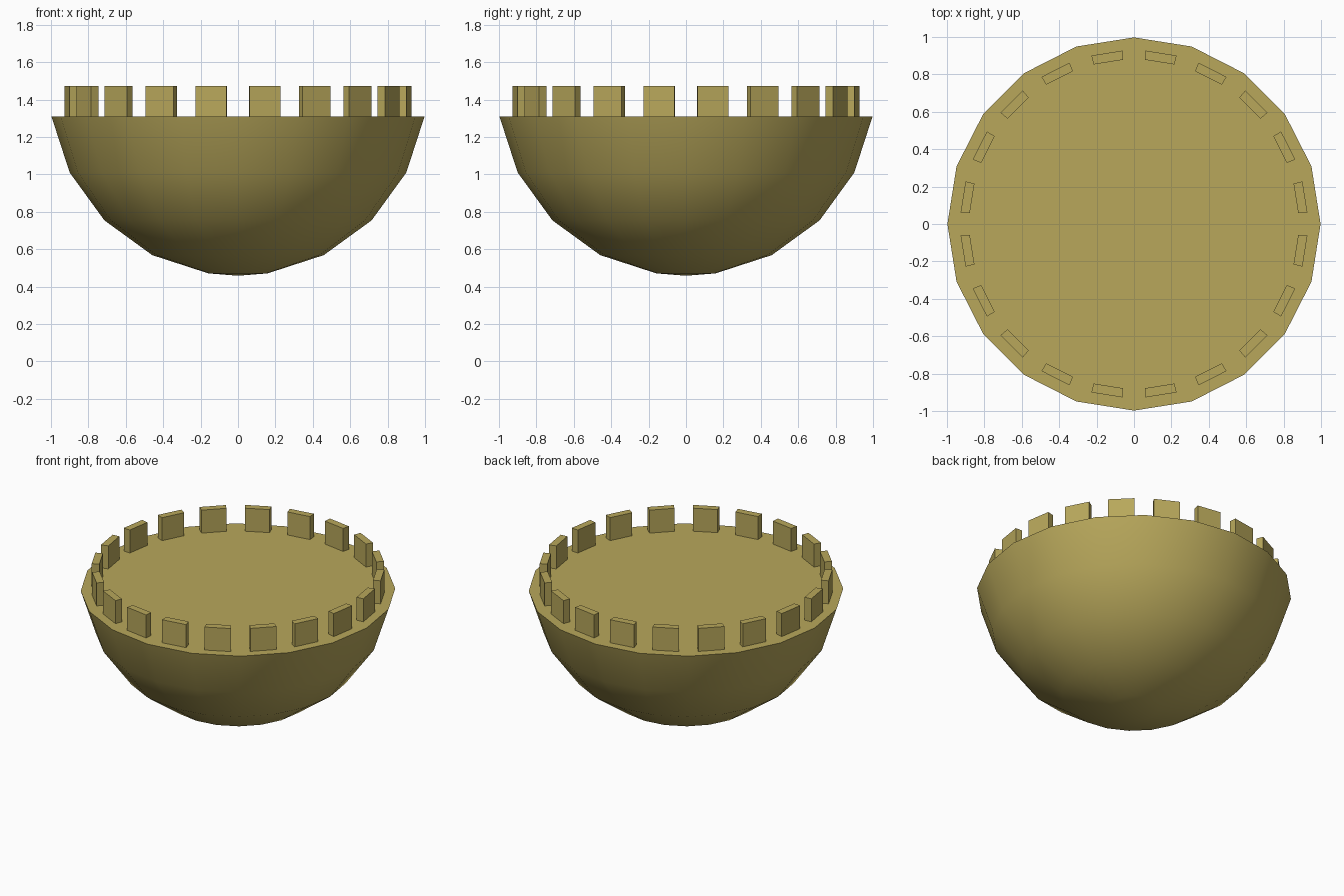
import bpy, bmesh
from math import sin, cos, radians

cube = bpy.data.objects.get("Cube")
if cube:
    bpy.data.objects.remove(cube, do_unlink=True)

SIDES = 20
STEP = 360 / SIDES
RADIUS = 1.01        # sphere the bowl is cut from
CENTRE_Z = 1.468     # centre of that sphere, level with the block tops
RIM_Z = CENTRE_Z - RADIUS * cos(radians(81))

olive = bpy.data.materials.new("olive gold")
olive.use_nodes = True
colour = (0.48, 0.39, 0.105, 1)
olive.diffuse_color = colour
olive.node_tree.nodes["Principled BSDF"].inputs["Base Color"].default_value = colour


def polar(radius, degrees, z):
    a = radians(degrees)
    return (radius * cos(a), radius * sin(a), z)


def finish(bm, name):
    bmesh.ops.recalc_face_normals(bm, faces=bm.faces)
    mesh = bpy.data.meshes.new(name)
    bm.to_mesh(mesh)
    bm.free()
    mesh.materials.append(olive)
    obj = bpy.data.objects.new(name, mesh)
    bpy.context.collection.objects.link(obj)
    return obj


# Bowl: lower sphere rings closed by a flat lid
bm = bmesh.new()
pole = bm.verts.new((0, 0, CENTRE_Z - RADIUS))
rings = []
for ring in range(5):
    t = radians(STEP * (ring + 0.5))
    rings.append([bm.verts.new(polar(RADIUS * sin(t), STEP * i, CENTRE_Z - RADIUS * cos(t)))
                  for i in range(SIDES)])
for i in range(SIDES):
    j = (i + 1) % SIDES
    bm.faces.new((pole, rings[0][j], rings[0][i]))
    for low, high in zip(rings, rings[1:]):
        bm.faces.new((low[i], low[j], high[j], high[i]))
bm.faces.new(rings[-1])
bowl = finish(bm, "bowl")
bpy.ops.object.select_all(action="DESELECT")
bowl.select_set(True)
bpy.context.view_layer.objects.active = bowl
bpy.ops.object.shade_smooth_by_angle(angle=radians(35))

# Rim blocks: one wedge-sided block over the middle of each side
INNER, OUTER, HALF = 0.88, 0.929, 5.2
bm = bmesh.new()
for k in range(SIDES):
    mid = STEP * (k + 0.5)
    outline = [(INNER, mid - HALF), (OUTER, mid - HALF),
               (OUTER, mid + HALF), (INNER, mid + HALF)]
    base = bm.faces.new([bm.verts.new(polar(r, a, RIM_Z)) for r, a in outline])
    top = bmesh.ops.extrude_face_region(bm, geom=[base], use_keep_orig=True)
    verts = [g for g in top["geom"] if isinstance(g, bmesh.types.BMVert)]
    bmesh.ops.translate(bm, verts=verts, vec=(0, 0, CENTRE_Z + 0.003 - RIM_Z))
finish(bm, "rim_blocks")
